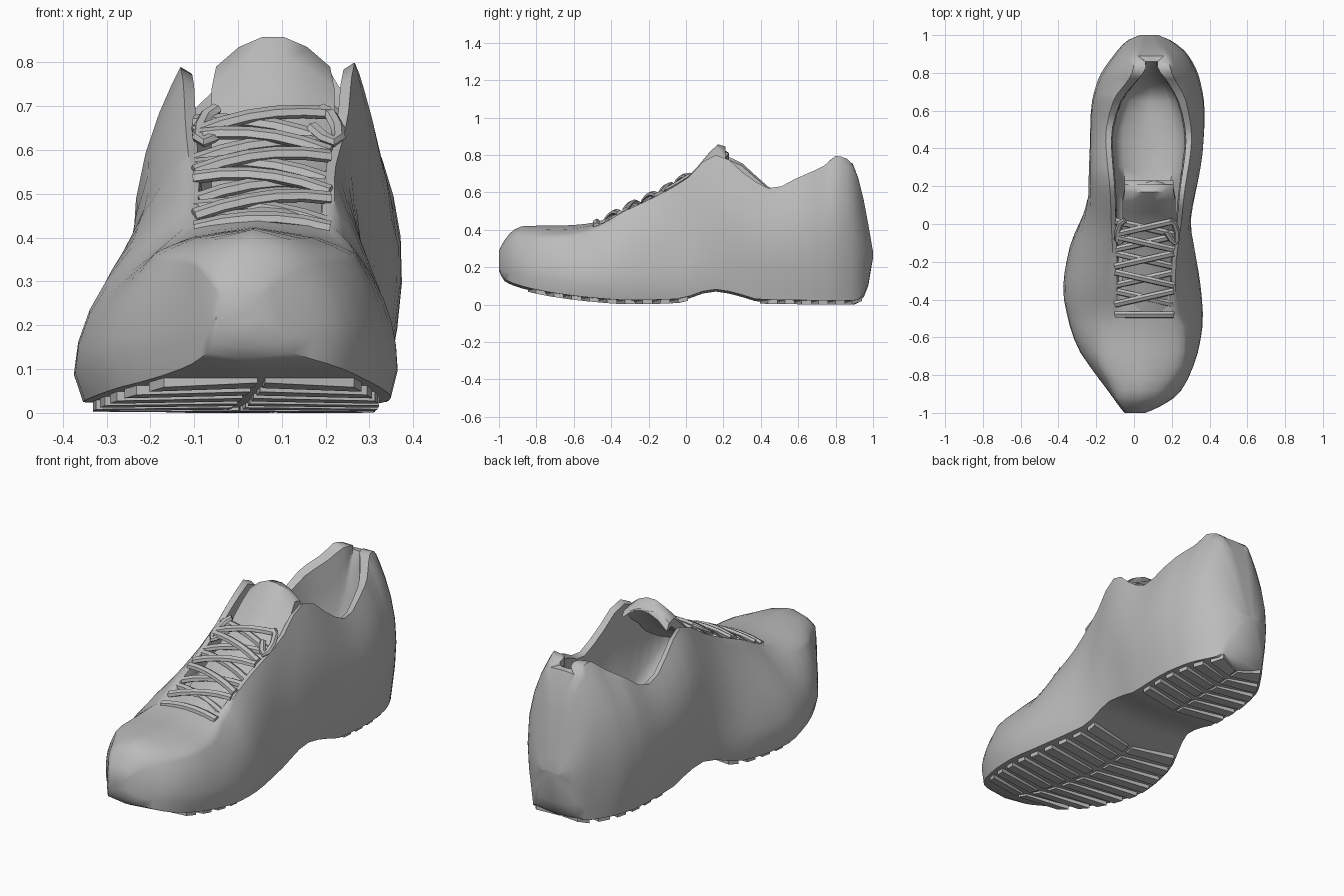
import bpy, bmesh, math
from mathutils import Vector

if "Cube" in bpy.data.objects:
    bpy.data.objects.remove(bpy.data.objects["Cube"])

grey = bpy.data.materials.new("shoe grey")
grey.diffuse_color = (0.5, 0.5, 0.5, 1)
grey.use_nodes = True
grey.node_tree.nodes["Principled BSDF"].inputs["Base Color"].default_value = grey.diffuse_color


def curve(*keys):
    """Smooth value along the length, from (y, value) keys."""
    def f(y):
        y = min(max(y, keys[0][0]), keys[-1][0])
        i = max(k for k in range(len(keys) - 1) if keys[k][0] <= y)
        def slope(k):
            if k in (0, len(keys) - 1):
                return None
            (ya, a), (yb, b), (yc, c) = keys[k - 1:k + 2]
            p, q = (b - a) / (yb - ya), (c - b) / (yc - yb)
            return 0 if p * q <= 0 else 2 * p * q / (p + q)
        (y0, a), (y1, b) = keys[i], keys[i + 1]
        h = y1 - y0
        m0, m1 = slope(i), slope(i + 1)
        m0 = (b - a) / h if m0 is None else m0
        m1 = (b - a) / h if m1 is None else m1
        t = (y - y0) / h
        return ((2*t**3 - 3*t*t + 1) * a + (t**3 - 2*t*t + t) * h * m0
                + (3*t*t - 2*t**3) * b + (t**3 - t*t) * h * m1)
    return f


# Guide curves along the shoe
bottom = curve((-1, .18), (-.97, .125), (-.85, .08), (-.7, .05), (-.5, .025), (-.3, .012), (-.05, .018),
               (.15, .07), (.25, .055), (.4, .015), (.9, .01), (.96, .05), (1, .25))
low_l = curve((-1, -.05), (-.97, -.075), (-.9, -.125), (-.8, -.2), (-.65, -.3), (-.5, -.35), (-.35, -.375),
              (-.1, -.335), (0, -.29), (.2, -.22), (.4, -.205), (.6, -.2), (.75, -.17), (.9, -.08), (.97, -.02), (1, .05))
low_r = curve((-1, .06), (-.97, .13), (-.9, .235), (-.8, .295), (-.65, .345), (-.5, .365), (-.35, .355),
              (-.1, .315), (0, .3), (.2, .31), (.4, .335), (.6, .345), (.75, .325), (.9, .26), (.97, .18), (1, .11))
rim_l = curve((-1, -.04), (-.95, -.08), (-.85, -.125), (-.7, -.19), (-.58, -.18), (-.45, -.12), (-.25, -.11), (0, -.12),
              (.15, -.125), (.46, -.15), (.65, -.11), (.8, -.01), (.9, .01), (1, .06))
rim_r = curve((-1, .05), (-.95, .12), (-.85, .2), (-.7, .265), (-.58, .265), (-.45, .22), (-.25, .22), (0, .25),
              (.15, .265), (.46, .305), (.65, .275), (.8, .2), (.9, .17), (1, .1))
rim_front = [(-1, .27), (-.97, .31), (-.92, .345), (-.85, .355), (-.6, .37), (-.45, .43), (-.35, .49), (-.2, .56)]
rim_back = [(.75, .75), (.8, .795), (.87, .775), (.92, .68), (.95, .56), (.99, .34), (1, .28)]
rim_zr = curve(*rim_front, (0, .67), (.15, .8), (.22, .78), (.3, .71), (.46, .62), (.6, .68), *rim_back)
rim_zl = curve(*rim_front, (0, .66), (.14, .75), (.24, .79), (.32, .74), (.44, .63), (.53, .6), (.64, .67), *rim_back)
floor_z = curve((-1, .29), (-.97, .345), (-.92, .4), (-.87, .42), (-.6, .425), (-.45, .445), (-.2, .47), (-.05, .4),
                (.1, .29), (.3, .25), (.65, .25), (.74, .31), (.8, .52), (.85, .75), (.88, .765), (.92, .68),
                (.95, .56), (.99, .34), (1, .28))
side_power = curve((-1, 2), (-.7, 2.2), (-.3, 2), (0, 2), (.3, 3), (1, 3))
bulge = curve((-.4, 0), (-.1, -.01), (.1, .015), (.3, .035), (.8, .035), (1, .02))
taper = curve((.45, 1), (.6, .95), (.75, .75), (.84, .35), (.9, .7))


def add_mesh(name, bm, angle=50):
    bmesh.ops.recalc_face_normals(bm, faces=bm.faces)
    me = bpy.data.meshes.new(name)
    bm.to_mesh(me)
    bm.free()
    ob = bpy.data.objects.new(name, me)
    bpy.context.collection.objects.link(ob)
    me.materials.append(grey)
    bpy.ops.object.select_all(action='DESELECT')
    ob.select_set(True)
    bpy.context.view_layer.objects.active = ob
    bpy.ops.object.shade_smooth_by_angle(angle=math.radians(angle))
    return ob


def loft(name, rings, angle=50):
    bm = bmesh.new()
    vs = [[bm.verts.new(p) for p in r] for r in rings]
    n = len(vs[0])
    for a, b in zip(vs, vs[1:]):
        for i in range(n):
            j = (i + 1) % n
            bm.faces.new((a[i], a[j], b[j], b[i]))
    bm.faces.new(vs[0])
    bm.faces.new(vs[-1])
    return add_mesh(name, bm, angle)


def section(y):
    """Closed ring: sole, outer wall, collar rim, inner wall and insole."""
    zb, zf = bottom(y), floor_z(y)
    mid = (rim_l(y) + rim_r(y)) / 2

    def side(lo, rim, zr):
        s = 1 if rim > mid else -1
        h = zr - zb
        zl = zb + min(.075, h * .28)
        pts = [(lo * .95 + mid * .05, zb + min(.012, h * .1))]
        for t in (0, .18, .36, .54, .7, .84, .94):
            x = lo + (rim - lo) * t ** side_power(y) + s * bulge(y) * math.sin(math.pi * t)
            pts.append((x, zl + (zr - zl) * t))
        pts.append((rim, zr))
        gap = abs(rim - mid)
        for f, g in ((.87, .03), (.84, .35), (.82, .8), (.6, .96)):
            if zf > zr:  # closed toe: domed top
                g = 1 - f * f
            else:
                f *= taper(y)
            pts.append((mid + s * gap * f, zr + (zf - zr) * g))
        return pts
    left = side(low_l(y), rim_l(y), rim_zl(y))
    right = side(low_r(y), rim_r(y), rim_zr(y))
    ring = [((low_l(y) + low_r(y)) / 2, zb)] + right + [(mid, zf)] + left[::-1]
    return [(x, y, z) for x, z in ring]


# Upper and midsole in one shell
stations = [-1, -.985, -.97, -.945, -.92, -.88] + [-.82 + .07 * i for i in range(22)]
stations += [.69, .74, .77, .8, .83, .86, .89, .92, .95, .975, .99, 1]
loft("shoe_upper", [section(y) for y in stations])

# Padded tongue
tongue_z = curve((-.47, .43), (-.3, .5), (-.2, .54), (0, .66), (.1, .77), (.17, .845), (.22, .83))
rings = []
for y in (-.47, -.38, -.3, -.2, -.1, 0, .06, .12, .17, .21):
    w = .14 if y < .15 else .13
    drop = .045 if y < .1 else .07
    z = tongue_z(y)
    top = [(.08 + w * u, y, z + .015 - drop * u * u) for u in (-1, -.6, -.2, .2, .6, 1)]
    rings.append(top + [(x, y + .02, zz - .035) for x, _, zz in top[::-1]])
loft("tongue", rings)


def tube(name, pts, r=.019):
    """Flat six-sided lace strand through the given points."""
    pts = [Vector(p) for p in pts]
    rings = []
    for i, p in enumerate(pts):
        d = (pts[min(i + 1, len(pts) - 1)] - pts[max(i - 1, 0)]).normalized()
        a = d.cross(Vector((0, -.5, 1))).normalized()
        b = a.cross(d)
        rings.append([p + a * r * math.cos(k * math.pi / 3) + b * r * .75 * math.sin(k * math.pi / 3)
                      for k in range(6)])
    return loft(name, rings)


# Laces: straight lowest row, then crossing rows
def lace_point(u, y):
    x = .055 + .155 * u
    z = max(rim_zr(y), tongue_z(y)) + .015 - .022 * u * u
    return x, y, z


us = (-1, -.6, -.2, .2, .6, 1)
tube("lace_lowest", [lace_point(u, -.48) for u in us])
for k, y in enumerate((-.39, -.29, -.19, -.1, -.02)):
    for s in (1, -1):
        lift = .01 * (s * (-1) ** k)
        row = [lace_point(u, y + s * u * .035) for u in us]
        tube(f"lace_{k}_{'a' if s > 0 else 'b'}", [(x, yy, z + lift) for x, yy, z in row])

# Loose lace loops beside the top row
for s, name in ((-1, "lace_loop_left"), (1, "lace_loop_right")):
    pts = []
    for i in range(7):
        a = i / 6 * math.pi * 1.5
        x, y = .07 + s * (.1 + .06 * math.sin(a * .6)), -.04 - .06 * math.sin(a)
        pts.append((x, y, rim_zr(y) + .008))
    tube(name, pts, .016)

# Shallow slanted tread bars under the forefoot and heel
bm = bmesh.new()
for y0 in [-.82 + .095 * i for i in range(9)] + [.42 + .09 * i for i in range(6)]:
    for s in (-1, 1):
        top, low = [], []
        for u, v in ((.04, -.026), (.88, -.026), (.88, .026), (.04, .026)):
            y = y0 + v + u * .05
            c = (low_l(y) + low_r(y)) / 2
            x = c + s * u * (low_r(y) - low_l(y)) / 2
            top.append(bm.verts.new((x, y, bottom(y) + .012)))
            low.append(bm.verts.new((x, y, max(bottom(y) - .01, 0))))
        bm.faces.new(low)
        bm.faces.new(top)
        for i in range(4):
            j = (i + 1) % 4
            bm.faces.new((low[i], low[j], top[j], top[i]))
add_mesh("tread_bars", bm, 30)
